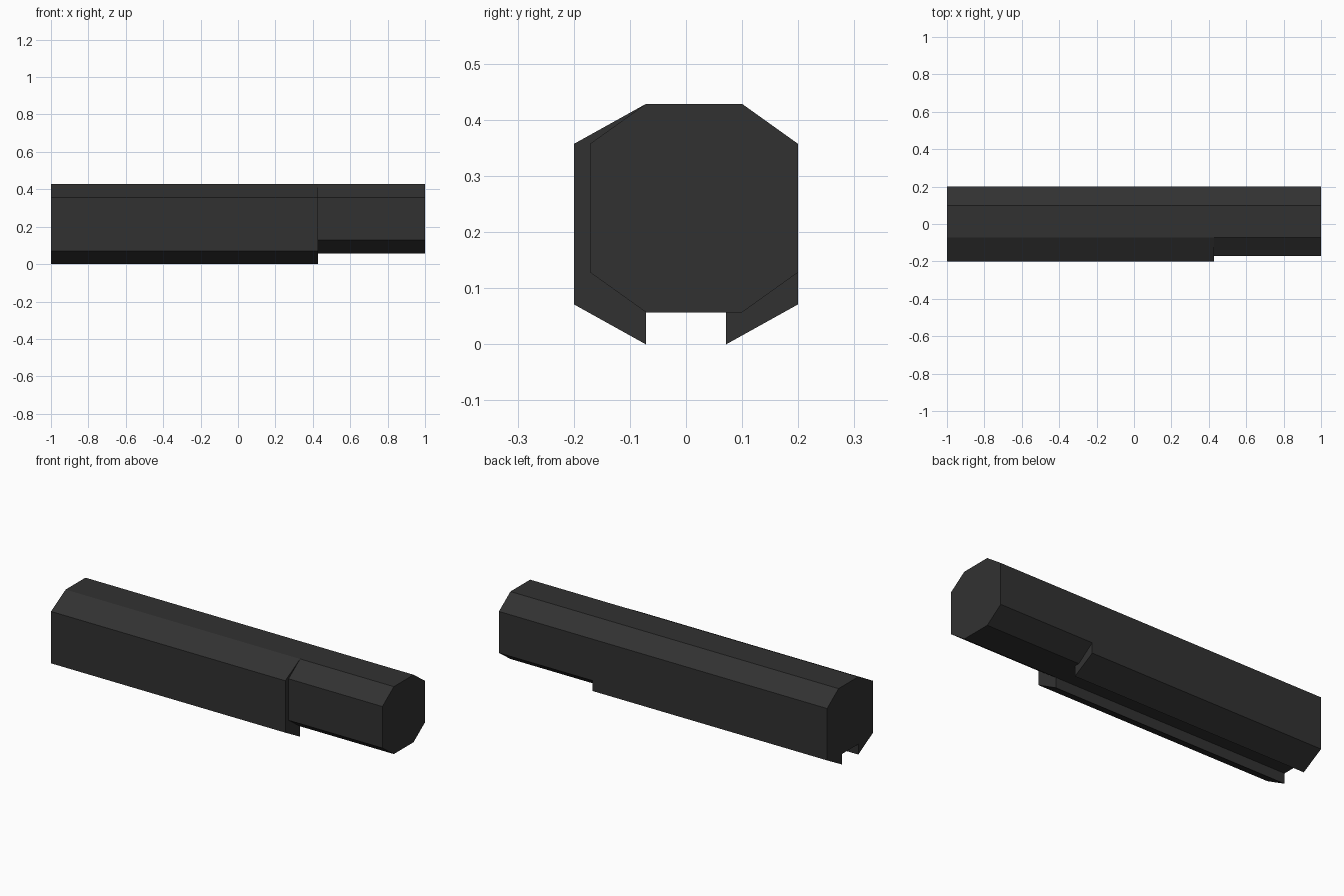
import bpy, bmesh

if "Cube" in bpy.data.objects:
    bpy.data.objects.remove(bpy.data.objects["Cube"])

U = 1 / 70  # grid module: total length is 140 modules

# Cross-sections as (y, z) in modules; neighbouring sections share their edge points
CORE = [(-5, 30), (-12, 25), (-12, 9), (-5, 4), (5, 4), (7, 4), (14, 9), (14, 25), (7, 30)]
FRONT_RAIL = [(-5, 30), (-14, 25), (-14, 5), (-5, 0), (-5, 4), (-12, 9), (-12, 25)]
BACK_RAIL = [(14, 9), (7, 4), (5, 4), (5, 0), (14, 5)]
X_END, X_STEP, X_TIP = -70, 30, 70


def prism_faces(profile, x0, x1):
    a = [(x0, y, z) for y, z in profile]
    b = [(x1, y, z) for y, z in profile]
    n = len(profile)
    sides = [[a[i], a[(i + 1) % n], b[(i + 1) % n], b[i]] for i in range(n)]
    return sides + [a, b]


# Octagonal core runs the full length, the side rails stop at the step
faces = {}
for profile, x0, x1 in [(CORE, X_END, X_STEP), (CORE, X_STEP, X_TIP),
                        (FRONT_RAIL, X_END, X_STEP), (BACK_RAIL, X_END, X_STEP)]:
    for f in prism_faces(profile, x0, x1):
        key = frozenset(f)
        if key in faces:      # face shared by two sections is internal
            del faces[key]
        else:
            faces[key] = f

# One welded body with flat coplanar areas merged
bm = bmesh.new()
verts = {}
for f in faces.values():
    for p in f:
        if p not in verts:
            verts[p] = bm.verts.new([c * U for c in p])
    bm.faces.new([verts[p] for p in f])
bmesh.ops.recalc_face_normals(bm, faces=bm.faces[:])
bmesh.ops.dissolve_limit(bm, angle_limit=0.01, verts=bm.verts[:], edges=bm.edges[:])

mesh = bpy.data.meshes.new("grooved_body")
bm.to_mesh(mesh)
bm.free()

# Dark grey finish
grey = bpy.data.materials.new("dark_grey")
grey.diffuse_color = (0.031, 0.031, 0.031, 1)
grey.use_nodes = True
grey.node_tree.nodes["Principled BSDF"].inputs["Base Color"].default_value = grey.diffuse_color
mesh.materials.append(grey)

body = bpy.data.objects.new("grooved_body", mesh)
bpy.context.collection.objects.link(body)
